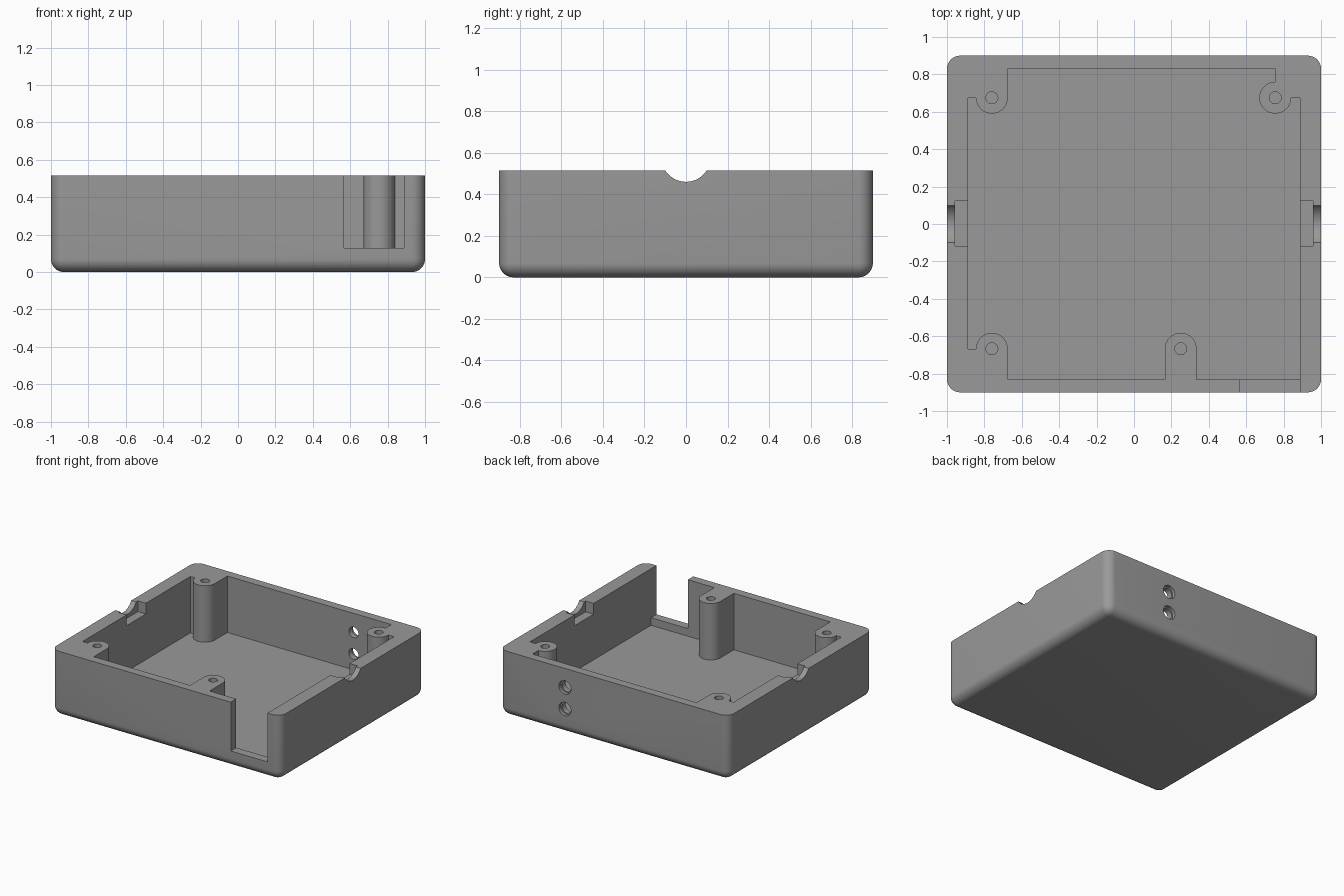
import bpy, bmesh, math
from mathutils import Vector

if "Cube" in bpy.data.objects:
    bpy.data.objects.remove(bpy.data.objects["Cube"])

HX, HY, H = 1.0, 0.9, 0.515      # half width, half depth, height
FLOOR, ROUND = 0.07, 0.07
BOSS_R, HOLE_R = 0.085, 0.032


def arc(cx, cy, r, a0, a1, n=24):
    """Points on an arc, angles in degrees."""
    return [(cx + r * math.cos(math.radians(a0 + (a1 - a0) * i / n)),
             cy + r * math.sin(math.radians(a0 + (a1 - a0) * i / n))) for i in range(n + 1)]


def circle(cx, cy, r, n=32):
    return arc(cx, cy, r, 0, 360, n)[:-1]


def rect(x0, y0, x1, y1):
    return [(x0, y0), (x1, y0), (x1, y1), (x0, y1)]


def prism(name, pts, a, b, axis='z'):
    """Extrude a closed outline from a to b along an axis."""
    place = {'x': lambda u, v, t: (t, u, v),
             'y': lambda u, v, t: (u, t, v),
             'z': lambda u, v, t: (u, v, t)}[axis]
    bm = bmesh.new()
    lo = [bm.verts.new(place(u, v, a)) for u, v in pts]
    hi = [bm.verts.new(place(u, v, b)) for u, v in pts]
    n = len(pts)
    bm.faces.new(lo)
    bm.faces.new(hi)
    for i in range(n):
        bm.faces.new((lo[i], lo[(i + 1) % n], hi[(i + 1) % n], hi[i]))
    bmesh.ops.recalc_face_normals(bm, faces=bm.faces)
    mesh = bpy.data.meshes.new(name)
    bm.to_mesh(mesh)
    bm.free()
    obj = bpy.data.objects.new(name, mesh)
    bpy.context.collection.objects.link(obj)
    return obj


# Outer shell: block with rounded upright and bottom edges
case = prism("enclosure_base", rect(-HX, -HY, HX, HY), 0, H)
bm = bmesh.new()
bm.from_mesh(case.data)
edges = [e for e in bm.edges if min(v.co.z for v in e.verts) < 0.01]
bmesh.ops.bevel(bm, geom=edges, offset=ROUND, segments=8, profile=0.5, affect='EDGES')
bm.to_mesh(case.data)
bm.free()

grey = bpy.data.materials.new("grey plastic")
grey.diffuse_color = (0.32, 0.32, 0.32, 1)
grey.use_nodes = True
grey.node_tree.nodes["Principled BSDF"].inputs["Base Color"].default_value = grey.diffuse_color
case.data.materials.append(grey)

# Cavity outline, leaving the four screw bosses standing
bosses = [(-0.76, -0.667), (0.25, -0.667), (0.755, 0.675), (-0.76, 0.675)]
(b0, b1, b2, b3) = bosses
IX, IY = 0.888, 0.832
outline = [(-IX, b0[1])] + arc(*b0, BOSS_R, 180, 0)
outline += [(b0[0] + BOSS_R, -IY), (b1[0] - BOSS_R, -IY)]
outline += arc(*b1, BOSS_R, 180, 0) + [(b1[0] + BOSS_R, -IY), (IX, -IY), (IX, b2[1])]
outline += arc(*b2, BOSS_R, 0, -270, 36) + [(b2[0], IY), (b3[0] + BOSS_R, IY)]
outline += arc(*b3, BOSS_R, 0, -180) + [(-IX, b3[1])]
cutters = [prism("cavity_cutter", outline, FLOOR, 0.7)]

# Front slot
cutters.append(prism("slot_cutter", rect(0.567, -1.0, IX, -0.8), 0.13, 0.7))

# Cable notches in both side walls, each with a wider inner pocket
for s in (-1, 1):
    cutters.append(prism("notch_cutter", circle(0, 0.578, 0.118, 48), s * 0.85, s * 1.1, 'x'))
    cutters.append(prism("pocket_cutter", rect(-0.118, 0.43, 0.122, 0.7),
                         s * 0.85, s * 0.958, 'x'))

# Screw holes in the bosses
for x, y in bosses:
    cutters.append(prism("screw_hole_cutter", circle(x, y, HOLE_R, 24), 0.26, 0.7))

# Two stepped holes in the back wall
for z in (0.195, 0.365):
    cutters.append(prism("back_hole_cutter", circle(0.425, z, 0.042), 0.78, 1.0, 'y'))
    cutters.append(prism("back_recess_cutter", circle(0.425, z, 0.053), 0.875, 1.0, 'y'))

# Apply all cuts, then discard the cutters
bpy.context.view_layer.objects.active = case
case.select_set(True)
for c in cutters:
    c.hide_render = True
    mod = case.modifiers.new(c.name, 'BOOLEAN')
    mod.operation, mod.solver, mod.object = 'DIFFERENCE', 'EXACT', c
    bpy.ops.object.modifier_apply(modifier=mod.name)
    bpy.data.objects.remove(c)

bpy.ops.object.shade_smooth_by_angle(angle=math.radians(30))
